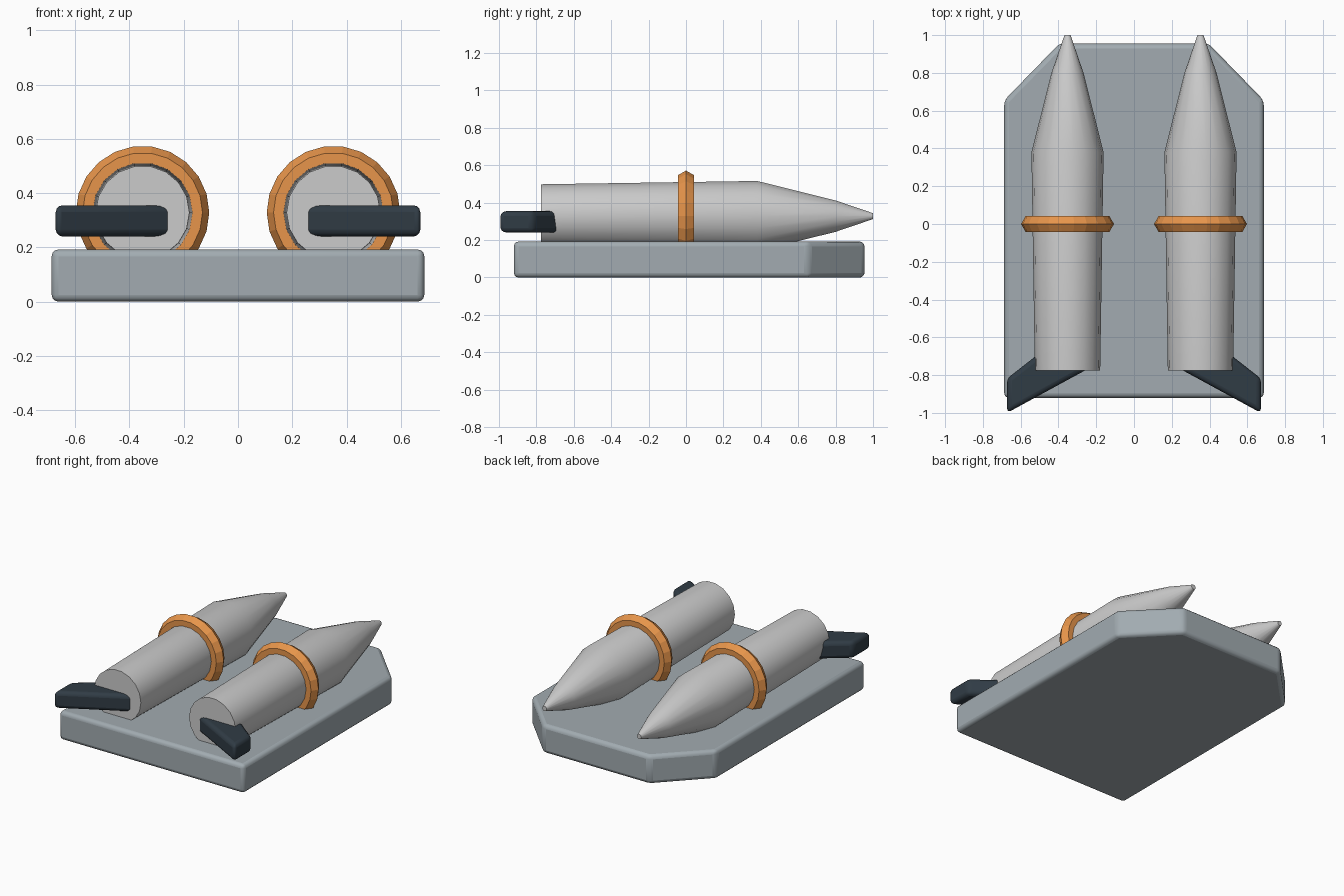
import bpy, bmesh, math

if "Cube" in bpy.data.objects:
    bpy.data.objects.remove(bpy.data.objects["Cube"])


def material(name, color):
    m = bpy.data.materials.new(name)
    m.diffuse_color = (*color, 1)
    m.use_nodes = True
    m.node_tree.nodes["Principled BSDF"].inputs["Base Color"].default_value = m.diffuse_color
    return m


ORANGE = material("orange", (0.80, 0.30, 0.07))
NAVY = material("dark_navy", (0.03, 0.045, 0.06))
STEEL = material("steel", (0.36, 0.41, 0.44))
AXIS_Z = 0.328


def finish(name, bm, mat=None, bevel=0, smooth=None):
    bmesh.ops.recalc_face_normals(bm, faces=bm.faces)
    me = bpy.data.meshes.new(name)
    bm.to_mesh(me)
    bm.free()
    ob = bpy.data.objects.new(name, me)
    bpy.context.collection.objects.link(ob)
    if mat:
        me.materials.append(mat)
    if bevel:
        b = ob.modifiers.new("bevel", 'BEVEL')
        b.width, b.segments = bevel, 3
        b.limit_method = 'ANGLE'
    if smooth:
        bpy.ops.object.select_all(action='DESELECT')
        bpy.context.view_layer.objects.active = ob
        ob.select_set(True)
        bpy.ops.object.shade_smooth_by_angle(angle=math.radians(smooth))
    return ob


def slab(name, outline, z0, z1, mat, bevel):
    """Extrude a plan outline upward and round its edges."""
    bm = bmesh.new()
    face = bm.faces.new([bm.verts.new((x, y, z0)) for x, y in outline])
    new = bmesh.ops.extrude_face_region(bm, geom=[face])["geom"]
    top = [v for v in new if isinstance(v, bmesh.types.BMVert)]
    bmesh.ops.translate(bm, verts=top, vec=(0, 0, z1 - z0))
    # keep the starting face so the slab is closed
    if not face.is_valid:
        bm.faces.new([v for v in bm.verts if v not in top])
    elif len(bm.faces) < len(outline) + 2:
        bmesh.ops.holes_fill(bm, edges=bm.edges)
    return finish(name, bm, mat, bevel, 30)


def lathe(name, profile, cx, sides, mat, closed, smooth):
    """Revolve (y, radius) points around a line parallel to y."""
    bm = bmesh.new()
    rings = []
    for y, r in profile:
        angles = [2 * math.pi * i / sides for i in range(sides)]
        rings.append([bm.verts.new((cx + r * math.cos(a), y, AXIS_Z + r * math.sin(a)))
                      for a in angles])
    pairs = list(zip(rings, rings[1:]))
    if closed:
        pairs.append((rings[-1], rings[0]))
    else:
        bm.faces.new(rings[0])
        bm.faces.new(rings[-1])
    for a, b in pairs:
        for i in range(sides):
            j = (i + 1) % sides
            bm.faces.new((a[i], a[j], b[j], b[i]))
    return finish(name, bm, mat, 0, smooth)


# Base plate with two cut corners
slab("base_plate", [(-0.687, -0.92), (0.687, -0.92), (0.687, 0.655), (0.395, 0.955),
                    (-0.395, 0.955), (-0.687, 0.655)], 0, 0.192, STEEL, 0.025)

body = [(-0.775, 0.173), (0.38, 0.191), (0.80, 0.085), (1.0, 0.016)]
band = [(0.05 * math.sin(k * math.pi / 3), 0.196 + 0.05 * math.cos(k * math.pi / 3))
        for k in range(6)]
fin = [(0.24, -0.765), (0.672, -1.0), (0.672, -0.818), (0.24, -0.48)]

for s, side in ((-1, "left"), (1, "right")):
    # Pointed body, faceted band and swept fin
    lathe(side + "_pointed_body", body, s * 0.352, 18, None, False, 30)
    lathe(side + "_band", band, s * 0.352, 22, ORANGE, True, None)
    slab(side + "_fin", [(s * x, y) for x, y in fin], 0.24, 0.355, NAVY, 0.025)
